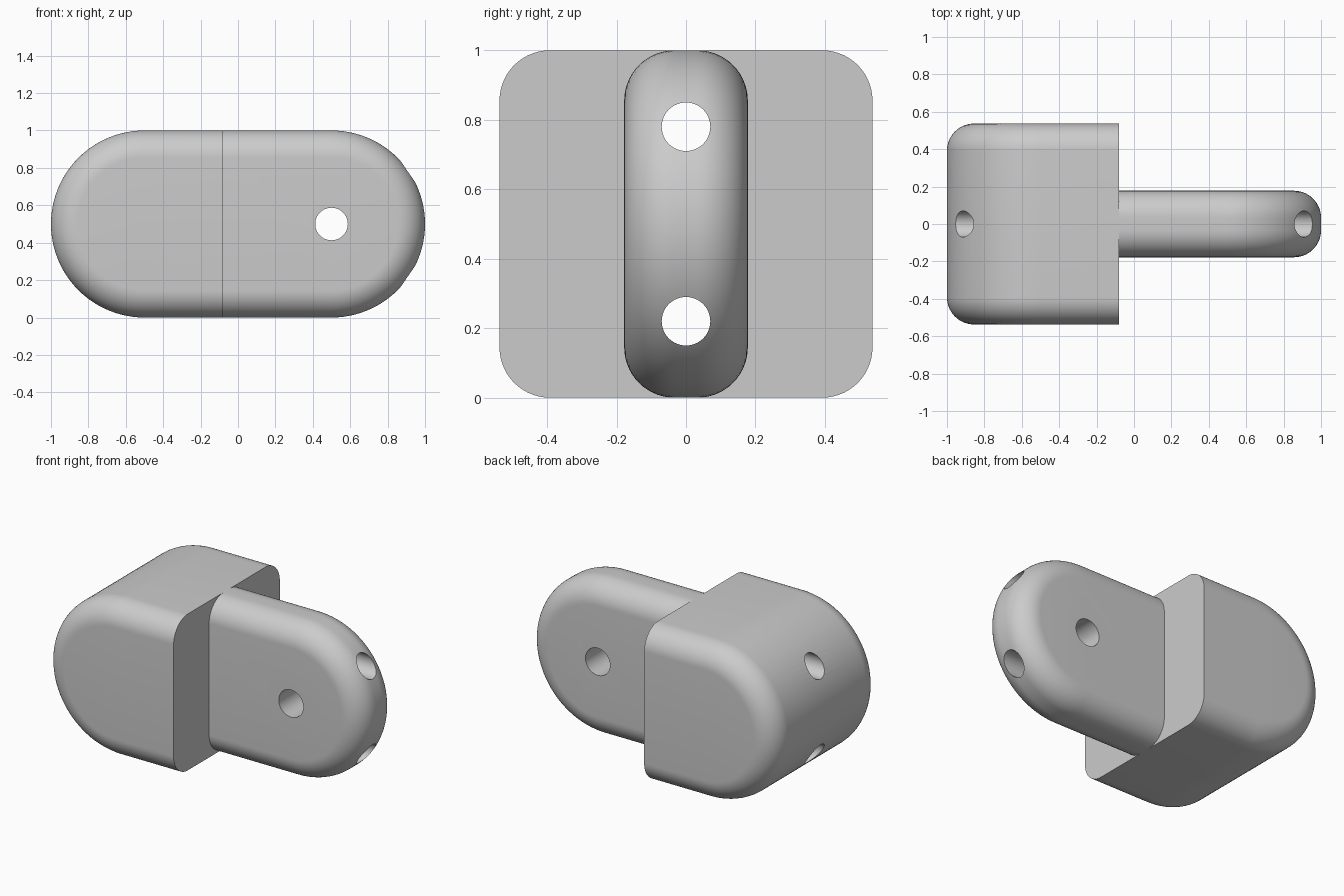
import bpy, bmesh
from math import sin, cos, pi, radians

cube = bpy.data.objects.get("Cube")
if cube:
    bpy.data.objects.remove(cube, do_unlink=True)

grey = bpy.data.materials.new("light_grey")
grey.use_nodes = True
GREY = (0.6, 0.6, 0.6, 1)
grey.diffuse_color = GREY
grey.node_tree.nodes["Principled BSDF"].inputs["Base Color"].default_value = GREY

SEAM = -0.08      # plane where the thick block meets the tongue
R = 0.5           # radius of the round ends
FILLET = 0.145
ARC, STEPS = 48, 14


def rounded_half(name, side, half_width):
    """Half stadium running from the seam to x = side, with filleted rims."""
    rims = []
    for i in range(STEPS + 1):
        a = pi / 2 * i / STEPS
        rims.append((FILLET * (1 - cos(a)), half_width - FILLET + FILLET * sin(a)))
    rims = [(d, -y) for d, y in reversed(rims)] + rims
    bm = bmesh.new()
    rings = []
    for inset, y in rims:
        r = R - inset
        pts = [(SEAM, R + r)]
        for k in range(ARC + 1):
            t = pi * k / ARC
            pts.append((side * (R + r * sin(t)), R + r * cos(t)))
        pts.append((SEAM, R - r))
        rings.append([bm.verts.new((x, y, z)) for x, z in pts])
    for a, b in zip(rings, rings[1:]):
        for k in range(len(a) - 1):
            bm.faces.new((a[k], a[k + 1], b[k + 1], b[k]))
    bm.faces.new(rings[0])
    bm.faces.new(rings[-1])
    bm.faces.new([r[0] for r in rings] + [r[-1] for r in reversed(rings)])
    bmesh.ops.recalc_face_normals(bm, faces=bm.faces)
    mesh = bpy.data.meshes.new(name)
    bm.to_mesh(mesh)
    bm.free()
    mesh.materials.append(grey)
    obj = bpy.data.objects.new(name, mesh)
    bpy.context.collection.objects.link(obj)
    return obj


def drill(obj, radius, loc, rot):
    """Cut a round through hole."""
    bpy.ops.mesh.primitive_cylinder_add(vertices=48, radius=radius, depth=3,
                                        location=loc, rotation=rot)
    cutter = bpy.context.object
    cutter.hide_render = True
    cutter.data.materials.append(grey)
    mod = obj.modifiers.new("hole", "BOOLEAN")
    mod.operation, mod.solver, mod.object = "DIFFERENCE", "EXACT", cutter
    bpy.context.view_layer.objects.active = obj
    bpy.ops.object.modifier_apply(modifier=mod.name)
    bpy.data.objects.remove(cutter, do_unlink=True)


block = rounded_half("thick_block", -1, 0.537)
tongue = rounded_half("tongue", 1, 0.178)

# Two long bores through both parts, one cross pin hole in the tongue
for part in (block, tongue):
    for z in (0.22, 0.78):
        drill(part, 0.07, (0, 0, z), (0, pi / 2, 0))
drill(tongue, 0.087, (0.5, 0, 0.5), (pi / 2, 0, 0))

for part in (block, tongue):
    bpy.ops.object.select_all(action="DESELECT")
    part.select_set(True)
    bpy.context.view_layer.objects.active = part
    bpy.ops.object.shade_smooth_by_angle(angle=radians(30))
